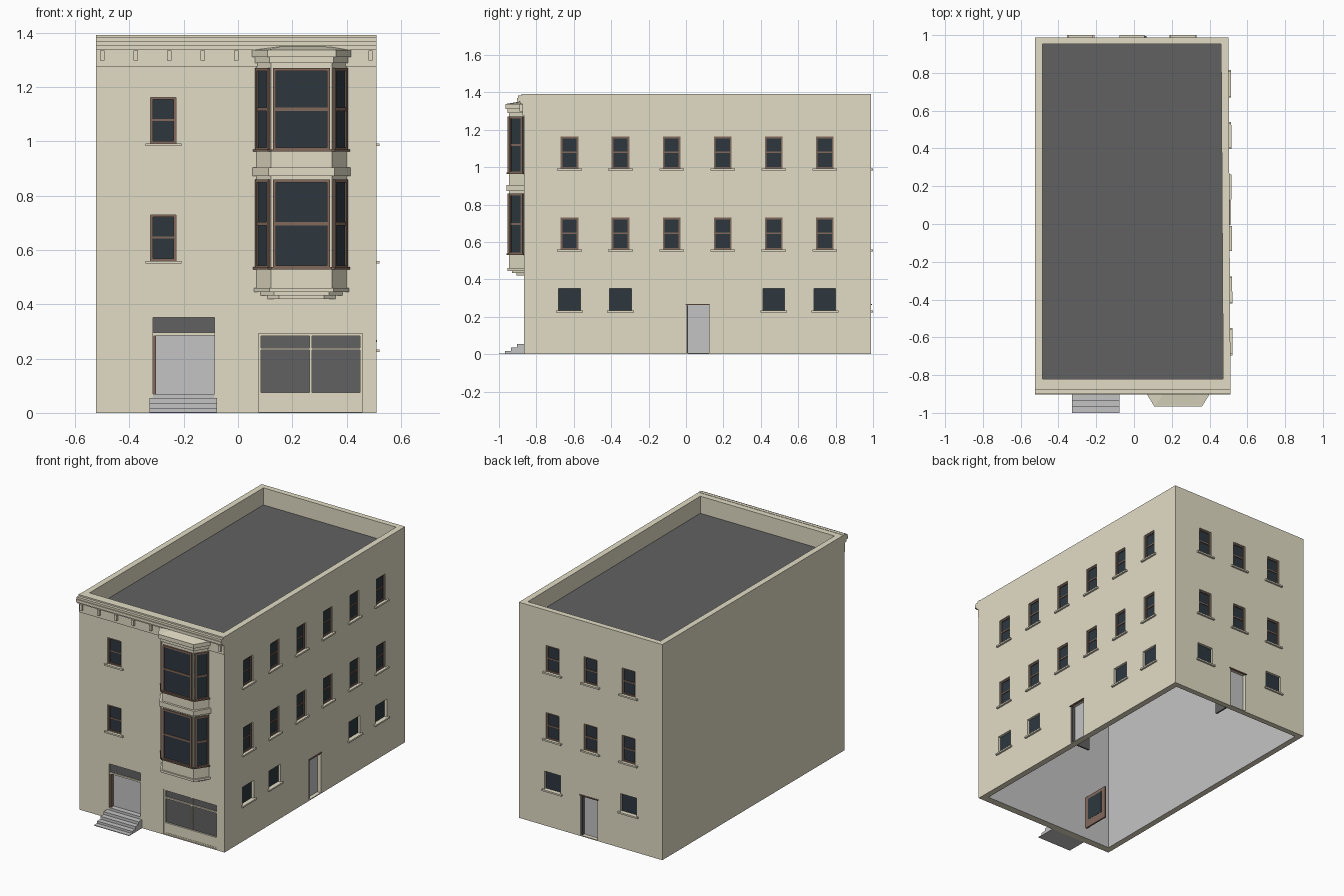
import bpy, bmesh
from mathutils import Vector

if "Cube" in bpy.data.objects:
    bpy.data.objects.remove(bpy.data.objects["Cube"])


def material(name, r, g, b):
    m = bpy.data.materials.new(name)
    m.use_nodes = True
    m.diffuse_color = (r, g, b, 1)
    m.node_tree.nodes["Principled BSDF"].inputs["Base Color"].default_value = (r, g, b, 1)
    return m


STONE = material("warm stone", 0.76, 0.715, 0.56)
GLASS = material("dark blue glass", 0.026, 0.039, 0.049)
WOOD = material("brown wood", 0.22, 0.14, 0.105)
DARK = material("dark grey", 0.12, 0.12, 0.12)
PALE = material("pale grey", 0.55, 0.55, 0.55)


class Part:
    """A mesh part gathered from upright prisms."""

    def __init__(self, name, mat):
        self.name, self.mat, self.bm = name, mat, bmesh.new()

    def prism(self, poly, z0, z1, top=None):
        low = [self.bm.verts.new((x, y, z0)) for x, y in poly]
        high = [self.bm.verts.new((x, y, z1)) for x, y in (top or poly)]
        self.bm.faces.new(low[::-1])
        self.bm.faces.new(high)
        for i in range(len(low)):
            j = (i + 1) % len(low)
            self.bm.faces.new((low[i], low[j], high[j], high[i]))

    def box(self, wall, u0, u1, d0, d1, z0, z1):
        self.prism([wall.at(u0, d0), wall.at(u1, d0), wall.at(u1, d1), wall.at(u0, d1)], z0, z1)

    def finish(self):
        mesh = bpy.data.meshes.new(self.name)
        self.bm.to_mesh(mesh)
        self.bm.free()
        mesh.materials.append(self.mat)
        ob = bpy.data.objects.new(self.name, mesh)
        bpy.context.collection.objects.link(ob)
        return ob


class Wall:
    """Wall coordinates: u runs along the wall, d runs inward."""

    def __init__(self, origin, end):
        self.o = Vector(origin)
        self.length = (Vector(end) - self.o).length
        self.t = (Vector(end) - self.o).normalized()
        self.n = Vector((-self.t.y, self.t.x))

    def at(self, u, d):
        return tuple(self.o + self.t * u + self.n * d)


FRONT_Y, BACK_Y = -0.867, 0.988
front = Wall((0, FRONT_Y), (1, FRONT_Y))
right = Wall((0.506, 0), (0.5, 1))
back = Wall((0, BACK_Y), (-1, BACK_Y))

body = Part("building_body", STONE)
cavity = Part("cavity_cutter", PALE)
openings = Part("opening_cutter", STONE)
glass = Part("window_glass", GLASS)
frames = Part("window_frames", WOOD)
sills = Part("window_sills", STONE)
lintels = Part("door_lintels", WOOD)
backings = Part("doorway_backings", PALE)
service_doors = Part("service_doors", DARK)
entry_door = Part("entry_door", WOOD)
entry_glass = Part("entry_door_glass", GLASS)
transom = Part("entry_transom", DARK)
shop_glass = Part("shopfront_glass", DARK)
shop_frame = Part("shopfront_frame", STONE)
cornice = Part("cornice", STONE)
steps = Part("entry_steps", PALE)
bay = Part("bay_body", STONE)
bay_frames = Part("bay_window_frames", WOOD)
bay_glass = Part("bay_window_glass", GLASS)


def border(part, wall, u0, u1, d0, d1, z0, z1, w):
    part.box(wall, u0, u0 + w, d0, d1, z0, z1)
    part.box(wall, u1 - w, u1, d0, d1, z0, z1)
    part.box(wall, u0 + w, u1 - w, d0, d1, z0, z0 + w)
    part.box(wall, u0 + w, u1 - w, d0, d1, z1 - w, z1)


def sill(wall, u, half, z):
    sills.box(wall, u - half, u + half, -0.012, 0.01, z - 0.01, z)


def sash_window(wall, u, z):
    h, top = 0.047, z + 0.17
    openings.box(wall, u - h, u + h, -0.05, 0.02, z, top)
    glass.box(wall, u - h, u + h, 0.014, 0.022, z, top)
    border(frames, wall, u - h, u + h, 0.007, 0.02, z, top, 0.009)
    frames.box(wall, u - h, u + h, 0.009, 0.02, z + 0.082, z + 0.09)
    sill(wall, u, 0.066, z)


def ground_window(wall, u):
    openings.box(wall, u - 0.058, u + 0.058, -0.05, 0.022, 0.234, 0.35)
    glass.box(wall, u - 0.058, u + 0.058, 0.016, 0.024, 0.234, 0.35)
    sill(wall, u, 0.072, 0.234)


def service_door(wall, u):
    openings.box(wall, u, u + 0.12, -0.05, 0.028, 0.006, 0.263)
    backings.box(wall, u, u + 0.12, 0.025, 0.03, 0.006, 0.263)
    service_doors.box(wall, u, u + 0.01, 0.006, 0.14, 0.006, 0.26)
    lintels.box(wall, u - 0.006, u + 0.126, -0.006, 0.01, 0.262, 0.268)


# Hollow body with a sunken roof
body.prism([(-0.523, FRONT_Y), (0.511, FRONT_Y), (0.5, BACK_Y), (-0.523, BACK_Y)], 0, 1.39)
inner = [(-0.485, -0.82), (0.472, -0.82), (0.461, 0.952), (-0.485, 0.952)]
cavity.prism(inner, -0.2, 1.25)
cavity.prism(inner, 1.28, 1.6)

# Windows and doors on three sides
for z in (0.56, 0.993):
    sash_window(front, -0.275, z)
    for i in range(6):
        sash_window(right, -0.623 + 0.273 * i, z)
    for i in range(3):
        sash_window(back, -0.26 + 0.271 * i, z)
for i in (0, 1, 4, 5):
    ground_window(right, -0.623 + 0.273 * i)
for u in (-0.26, 0.282):
    ground_window(back, u)
service_door(right, 0.002)
service_door(back, -0.06)

# Front entry with its door standing open
openings.box(front, -0.313, -0.087, -0.05, 0.036, 0.055, 0.352)
backings.box(front, -0.313, -0.087, 0.033, 0.038, 0.055, 0.352)
backings.box(front, -0.313, -0.087, 0, 0.036, 0.055, 0.07)
transom.box(front, -0.313, -0.087, 0.012, 0.034, 0.296, 0.352)
sills.box(front, -0.313, -0.087, 0.006, 0.034, 0.286, 0.296)
entry_door.box(front, -0.313, -0.303, 0.006, 0.23, 0.07, 0.286)
entry_glass.box(front, -0.3035, -0.302, 0.07, 0.195, 0.12, 0.265)
steps.box(front, -0.327, -0.077, -0.133, 0, 0, 0.004)
for i in range(3):
    steps.box(front, -0.327, -0.077, -0.102 + 0.033 * i, 0, 0.018 * i, 0.018 * (i + 1))

# Shopfront set into the wall
openings.box(front, 0.075, 0.459, -0.05, 0.025, 0.004, 0.293)
shop_glass.box(front, 0.08, 0.455, 0.018, 0.027, 0.07, 0.288)
border(shop_frame, front, 0.075, 0.459, 0.006, 0.026, 0.004, 0.293, 0.009)
shop_frame.box(front, 0.08, 0.455, 0.008, 0.026, 0.01, 0.076)
shop_frame.box(front, 0.264, 0.273, 0.009, 0.026, 0.07, 0.288)
shop_frame.box(front, 0.08, 0.455, 0.009, 0.026, 0.231, 0.24)

# Stepped cornice with brackets
for z0, z1, out in ((1.277, 1.338, 0.007), (1.338, 1.352, 0.02),
                    (1.352, 1.37, 0.036), (1.37, 1.383, 0.03), (1.383, 1.392, 0.012)):
    cornice.box(front, -0.523, 0.511, -out, 0.01, z0, z1)
for i in range(9):
    u = -0.5 + 0.1235 * i
    cornice.box(front, u - 0.008, u + 0.008, -0.022, 0, 1.298, 1.336)

# Projecting bay
BAY_X, BAY_Y, WIDE, NARROW = 0.234, -0.95, 0.172, 0.115


def bay_plan(e):
    wide, narrow = WIDE + e, NARROW + e * 0.7
    return [(BAY_X - wide, FRONT_Y + 0.002), (BAY_X - narrow, BAY_Y - e),
            (BAY_X + narrow, BAY_Y - e), (BAY_X + wide, FRONT_Y + 0.002)]


for z0, z1, e in ((0.42, 0.433, -0.045), (0.433, 0.446, -0.02), (0.446, 0.46, 0.005),
                  (0.46, 1.31, -0.004), (0.872, 0.904, 0.01), (1.29, 1.312, 0.005),
                  (1.312, 1.338, 0.016)):
    bay.prism(bay_plan(e), z0, z1)
bay.prism(bay_plan(0.012), 1.338, 1.35, bay_plan(-0.06))

corners = bay_plan(-0.004)
for k in range(3):
    side = Wall(corners[k], corners[k + 1])
    m = 0.008 if k == 1 else 0.006
    for z0, z1 in ((0.533, 0.86), (0.967, 1.27)):
        u0, u1, mid = m, side.length - m, (z0 + z1) / 2
        bay_glass.box(side, u0, u1, -0.003, 0.004, z0, z1)
        border(bay_frames, side, u0, u1, -0.009, 0.003, z0, z1, 0.011)
        bay_frames.box(side, u0, u1, -0.007, 0.003, mid - 0.006, mid + 0.006)
        bay_frames.box(side, 0, side.length, -0.013, 0.003, z0 - 0.004, z0 + 0.004)

# Finish every part, then cut the body
for part in (glass, frames, sills, lintels, backings, service_doors, entry_door, entry_glass,
             transom, shop_glass, shop_frame, cornice, steps, bay, bay_frames, bay_glass):
    part.finish()
shell = body.finish()
bpy.context.view_layer.objects.active = shell
for cutter in (cavity.finish(), openings.finish()):
    cutter.hide_render = True
    mod = shell.modifiers.new("cut", "BOOLEAN")
    mod.operation, mod.solver, mod.object = "DIFFERENCE", "EXACT", cutter
    bpy.ops.object.modifier_apply(modifier=mod.name)
    bpy.data.objects.remove(cutter)

# Roof deck is dark, the hollow inside is pale
shell.data.materials.clear()
for mat in (STONE, DARK, PALE):
    shell.data.materials.append(mat)
for f in shell.data.polygons:
    c = f.center
    inside = -0.49 < c.x < 0.474 and -0.825 < c.y < 0.955
    f.material_index = 0
    if f.normal.z > 0.9 and 1.26 < c.z < 1.3:
        f.material_index = 1
    elif inside and 0.02 < c.z < 1.26:
        f.material_index = 2
